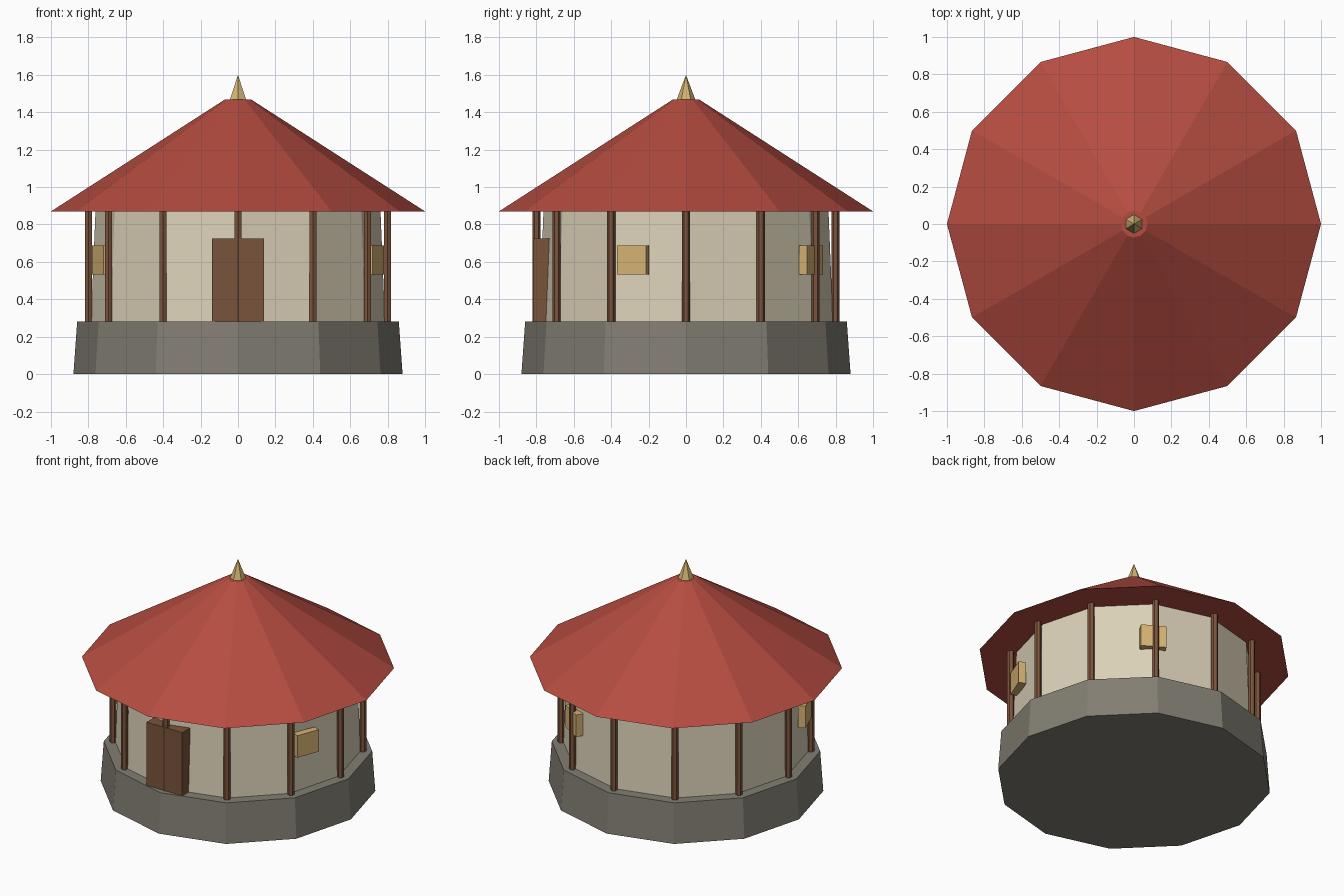
import bpy
from math import cos, sin, pi, radians

cube = bpy.data.objects.get("Cube")
if cube:
    bpy.data.objects.remove(cube, do_unlink=True)


def material(name, hex_colour):
    """Flat material from an sRGB hex colour, stored as linear values."""
    srgb = [int(hex_colour[i:i + 2], 16) / 255 for i in (0, 2, 4)]
    colour = [((c + 0.055) / 1.055) ** 2.4 for c in srgb] + [1]
    mat = bpy.data.materials.new(name)
    mat.use_nodes = True
    mat.diffuse_color = colour
    mat.node_tree.nodes["Principled BSDF"].inputs["Base Color"].default_value = colour
    return mat


stone = material("grey stone", "827e73")
plaster = material("cream plaster", "dbd1b8")
tile = material("red tile", "b54c40")
timber = material("post timber", "7d543d")
door_wood = material("door wood", "7a543b")
gold = material("warm gold", "d6b373")


def frustum(name, sides, r_bottom, r_top, z_bottom, z_top, mat, x=0, y=0):
    """Flat-sided cone section with its first corner towards +y."""
    bpy.ops.mesh.primitive_cone_add(
        vertices=sides, radius1=r_bottom, radius2=r_top, depth=z_top - z_bottom,
        location=(x, y, (z_bottom + z_top) / 2))
    obj = bpy.context.object
    obj.name = name
    obj.data.materials.append(mat)
    return obj


def block(name, size, location, mat, turn=0):
    bpy.ops.mesh.primitive_cube_add(size=1, location=location, rotation=(0, 0, turn))
    obj = bpy.context.object
    obj.name = name
    obj.scale = size
    obj.data.materials.append(mat)
    return obj


# Main rings, from the ground up
frustum("stone_base", 12, 0.88, 0.86, 0, 0.28, stone)
frustum("plaster_wall", 12, 0.786, 0.762, 0.28, 0.87, plaster)
frustum("roof", 12, 1.0, 0.072, 0.87, 1.467, tile)
frustum("roof_finial", 6, 0.05, 0, 1.467, 1.6, gold)

# One post at each wall corner
for i in range(12):
    a = i * pi / 6
    frustum(f"post_{i + 1}", 6, 0.022, 0.022, 0.28, 0.87, timber,
            0.8 * cos(a), 0.8 * sin(a))

# Door on the front
block("door", (0.278, 0.1, 0.445), (0, -0.769, 0.5025), door_wood)

# Window shutters, placed by angle around the wall from the door
for name, from_door in (("left", 1.2), ("back", 2.6), ("right", -1.2)):
    a = from_door - pi / 2
    block(f"{name}_window", (0.05, 0.165, 0.155),
          (0.78 * cos(a), 0.78 * sin(a), 0.61), gold, a)
